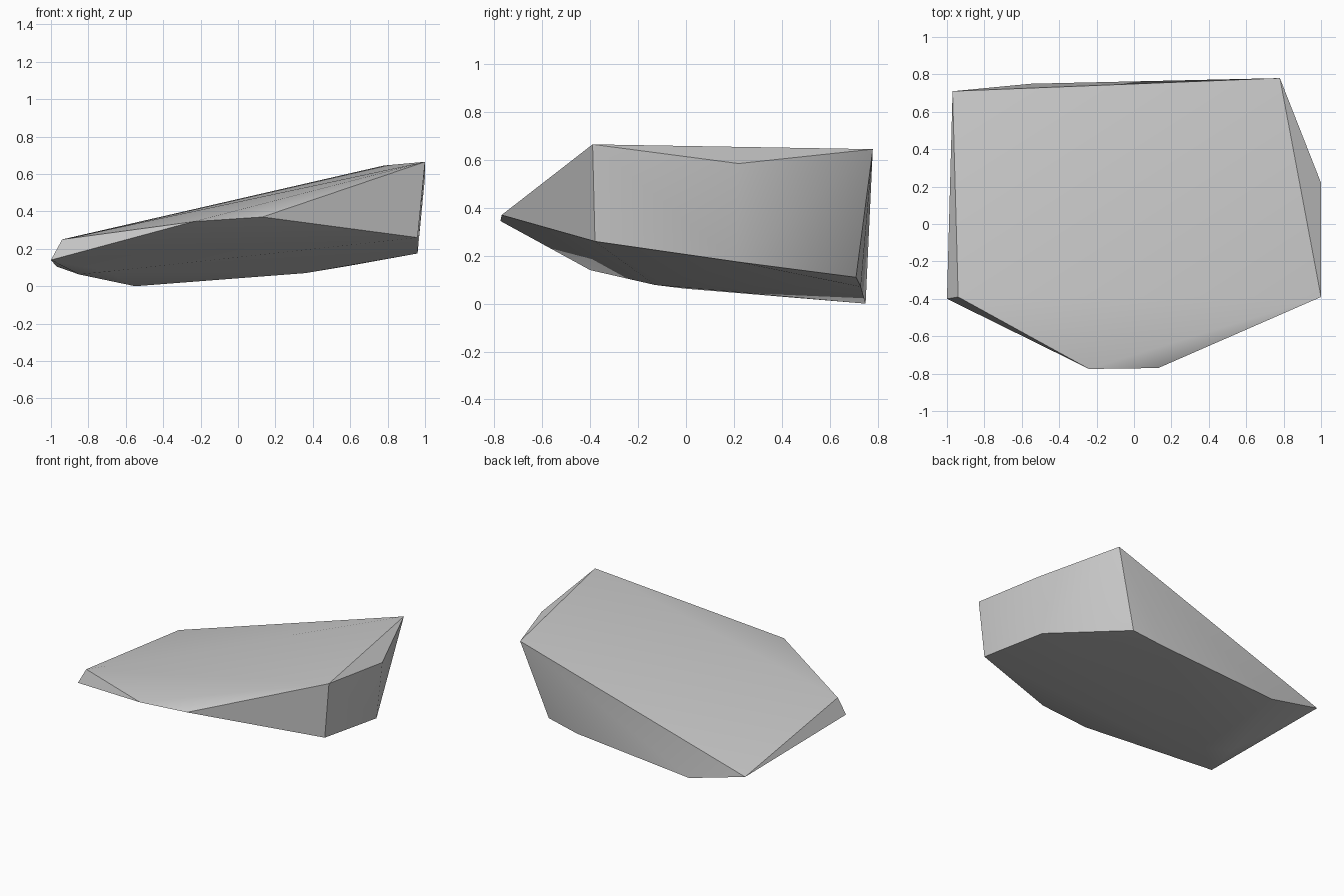
import bpy
import bmesh
import math

cube = bpy.data.objects.get("Cube")
if cube:
    bpy.data.objects.remove(cube)

# Stone colour
stone = bpy.data.materials.new("stone grey")
stone.use_nodes = True
colour = (0.6, 0.6, 0.6, 1)
stone.diffuse_color = colour
stone.node_tree.nodes["Principled BSDF"].inputs["Base Color"].default_value = colour

# Corners of the slab: sloping top outline, then the underside
top_corners = [
    (1.0, -0.39, 0.665), (1.0, 0.22, 0.585), (0.78, 0.78, 0.645),
    (-0.97, 0.71, 0.105), (-0.94, -0.39, 0.25), (-1.0, -0.4, 0.14),
    (-0.24, -0.775, 0.345), (0.13, -0.77, 0.37),
]
under_corners = [
    (0.96, -0.38, 0.26), (0.96, 0.21, 0.175), (0.6, 0.71, 0.11),
    (0.36, 0.73, 0.07), (-0.55, 0.75, 0.0), (-0.85, -0.01, 0.063),
    (-0.7, -0.13, 0.078),
]

# Rock slab as the convex hull of its corners
bm = bmesh.new()
for corner in top_corners + under_corners:
    bm.verts.new(corner)
hull = bmesh.ops.convex_hull(bm, input=bm.verts)
loose = {v for v in hull["geom_interior"] + hull["geom_unused"]
         if isinstance(v, bmesh.types.BMVert)}
bmesh.ops.delete(bm, geom=list(loose), context="VERTS")
bmesh.ops.recalc_face_normals(bm, faces=bm.faces)
mesh = bpy.data.meshes.new("rock_slab")
bm.to_mesh(mesh)
bm.free()
mesh.materials.append(stone)
rock = bpy.data.objects.new("rock_slab", mesh)
bpy.context.collection.objects.link(rock)

# Soft shading with crisp ridges
bpy.ops.object.select_all(action="DESELECT")
rock.select_set(True)
bpy.context.view_layer.objects.active = rock
bpy.ops.object.shade_smooth_by_angle(angle=math.radians(30))
